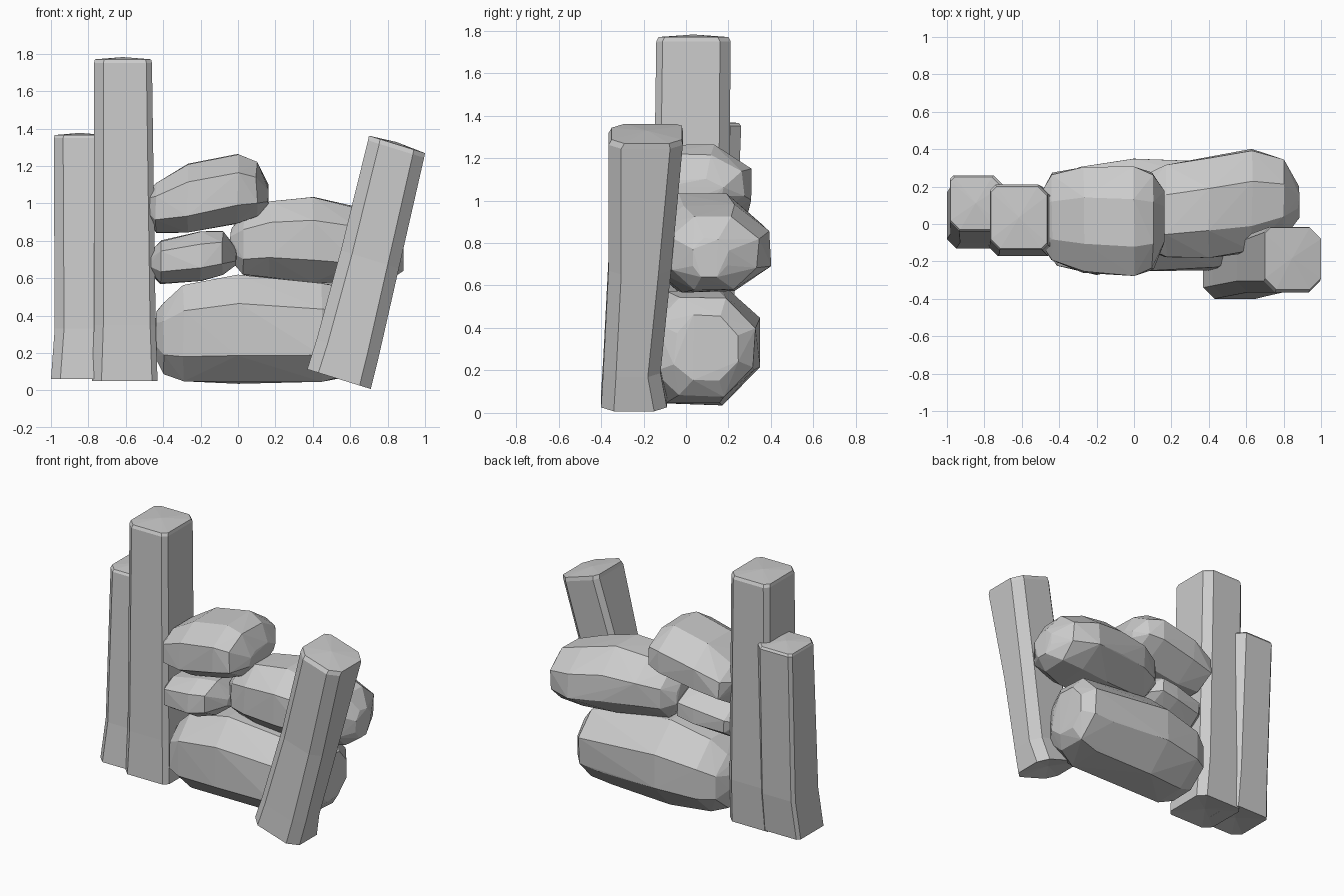
import bpy
import bmesh
import random

random.seed(4)

cube = bpy.data.objects.get("Cube")
if cube:
    bpy.data.objects.remove(cube, do_unlink=True)

stone = bpy.data.materials.new("grey_stone")
stone.use_nodes = True
colour = (0.6, 0.6, 0.6, 1)
stone.diffuse_color = colour
stone.node_tree.nodes["Principled BSDF"].inputs["Base Color"].default_value = colour


def section(u0, u1, v0, v1, cuts):
    """Rectangle with its corners cut off, as eight points."""
    a, b, c, d = cuts
    return [(u0, v0 + a), (u0 + a, v0), (u1 - b, v0), (u1, v0 + b),
            (u1, v1 - c), (u1 - c, v1), (u0 + d, v1), (u0, v1 - d)]


def finish(name, bm):
    bmesh.ops.recalc_face_normals(bm, faces=bm.faces)
    mesh = bpy.data.meshes.new(name)
    bm.to_mesh(mesh)
    bm.free()
    mesh.materials.append(stone)
    obj = bpy.data.objects.new(name, mesh)
    bpy.context.collection.objects.link(obj)


def boulder(name, rings, jitter=0.01):
    """Convex rock through rings of (x, front, back, bottom, top)."""
    bm = bmesh.new()
    for x, front, back, low, high in rings:
        depth, height = back - front, high - low
        for u, v in section(0, 1, 0, 1, (0.26, 0.3, 0.3, 0.26)):
            shift = [random.uniform(-jitter, jitter) for _ in range(3)]
            bm.verts.new((x + shift[0] * 0.5,
                          front + u * depth + shift[1],
                          low + v * height + shift[2] * 0.5))
    hull = bmesh.ops.convex_hull(bm, input=bm.verts)
    loose = set(hull["geom_interior"] + hull["geom_unused"])
    bmesh.ops.delete(bm, geom=[v for v in loose if isinstance(v, bmesh.types.BMVert)],
                     context='VERTS')
    finish(name, bm)


def post(name, rings, cuts, slope=0.0):
    """Loft through rings of (left, right, front, back, z), with bevelled caps."""
    bm = bmesh.new()
    loops = []
    for x0, x1, y0, y1, z in rings:
        mid = (x0 + x1) / 2
        loops.append([bm.verts.new((x, y, z - slope * (x - mid)))
                      for x, y in section(x0, x1, y0, y1, cuts)])
    for low, high in zip(loops, loops[1:]):
        for i in range(8):
            j = (i + 1) % 8
            bm.faces.new((low[i], low[j], high[j], high[i]))
    # Caps rise to a low centre at the top and hollow slightly underneath
    for loop, lift in ((loops[0], 0.02), (loops[-1], 0.012)):
        x0 = sum(v.co.x for v in loop) / 8
        y0 = sum(v.co.y for v in loop) / 8
        z0 = sum(v.co.z for v in loop) / 8
        centre = bm.verts.new((x0, y0, z0 + lift))
        for i in range(8):
            bm.faces.new((loop[i], loop[(i + 1) % 8], centre))
    finish(name, bm)


# Stacked boulders
boulder("base_boulder", [
    (-0.44, -0.10, 0.15, 0.18, 0.42),
    (-0.40, -0.18, 0.24, 0.09, 0.47),
    (-0.29, -0.24, 0.30, 0.05, 0.56),
    (0.00, -0.25, 0.34, 0.04, 0.62),
    (0.45, -0.24, 0.33, 0.05, 0.57),
    (0.60, -0.15, 0.32, 0.08, 0.54),
    (0.66, -0.05, 0.24, 0.15, 0.46)])
boulder("middle_boulder", [
    (-0.04, -0.04, 0.16, 0.70, 0.86),
    (0.03, -0.12, 0.24, 0.62, 0.95),
    (0.17, -0.18, 0.31, 0.60, 1.01),
    (0.40, -0.18, 0.35, 0.58, 1.03),
    (0.63, -0.15, 0.40, 0.57, 0.98),
    (0.80, -0.07, 0.34, 0.58, 0.92),
    (0.88, 0.03, 0.20, 0.64, 0.82)])
boulder("top_boulder", [
    (-0.49, -0.10, 0.18, 0.93, 1.05),
    (-0.44, -0.20, 0.27, 0.84, 1.11),
    (-0.27, -0.26, 0.30, 0.84, 1.21),
    (0.00, -0.28, 0.30, 0.89, 1.26),
    (0.10, -0.24, 0.27, 0.93, 1.22),
    (0.16, -0.10, 0.17, 0.98, 1.10)])
boulder("small_boulder", [
    (-0.48, -0.13, 0.10, 0.64, 0.73),
    (-0.41, -0.22, 0.17, 0.57, 0.80),
    (-0.20, -0.27, 0.20, 0.58, 0.85),
    (-0.08, -0.24, 0.20, 0.62, 0.85),
    (-0.01, -0.10, 0.10, 0.67, 0.76)])

# Standing pillars
post("tall_pillar", [
    (-0.78, -0.43, -0.17, 0.18, 0.05),
    (-0.77, -0.44, -0.16, 0.20, 0.35),
    (-0.77, -0.46, -0.14, 0.21, 1.75),
    (-0.765, -0.465, -0.13, 0.20, 1.77)], (0.05, 0.03, 0.05, 0.03))
post("short_pillar", [
    (-1.00, -0.69, -0.13, 0.19, 0.06),
    (-0.98, -0.69, -0.10, 0.22, 0.33),
    (-0.985, -0.70, -0.04, 0.26, 1.35),
    (-0.98, -0.71, -0.03, 0.25, 1.365)], (0.05, 0.03, 0.05, 0.02))

# Leaning pillar
post("leaning_pillar", [
    (0.37, 0.71, -0.40, -0.09, 0.06),
    (0.42, 0.75, -0.39, -0.12, 0.22),
    (0.55, 0.86, -0.365, -0.07, 0.70),
    (0.695, 0.995, -0.365, -0.015, 1.29),
    (0.70, 1.00, -0.35, -0.02, 1.315)], (0.06, 0.06, 0.06, 0.03), slope=0.31)
